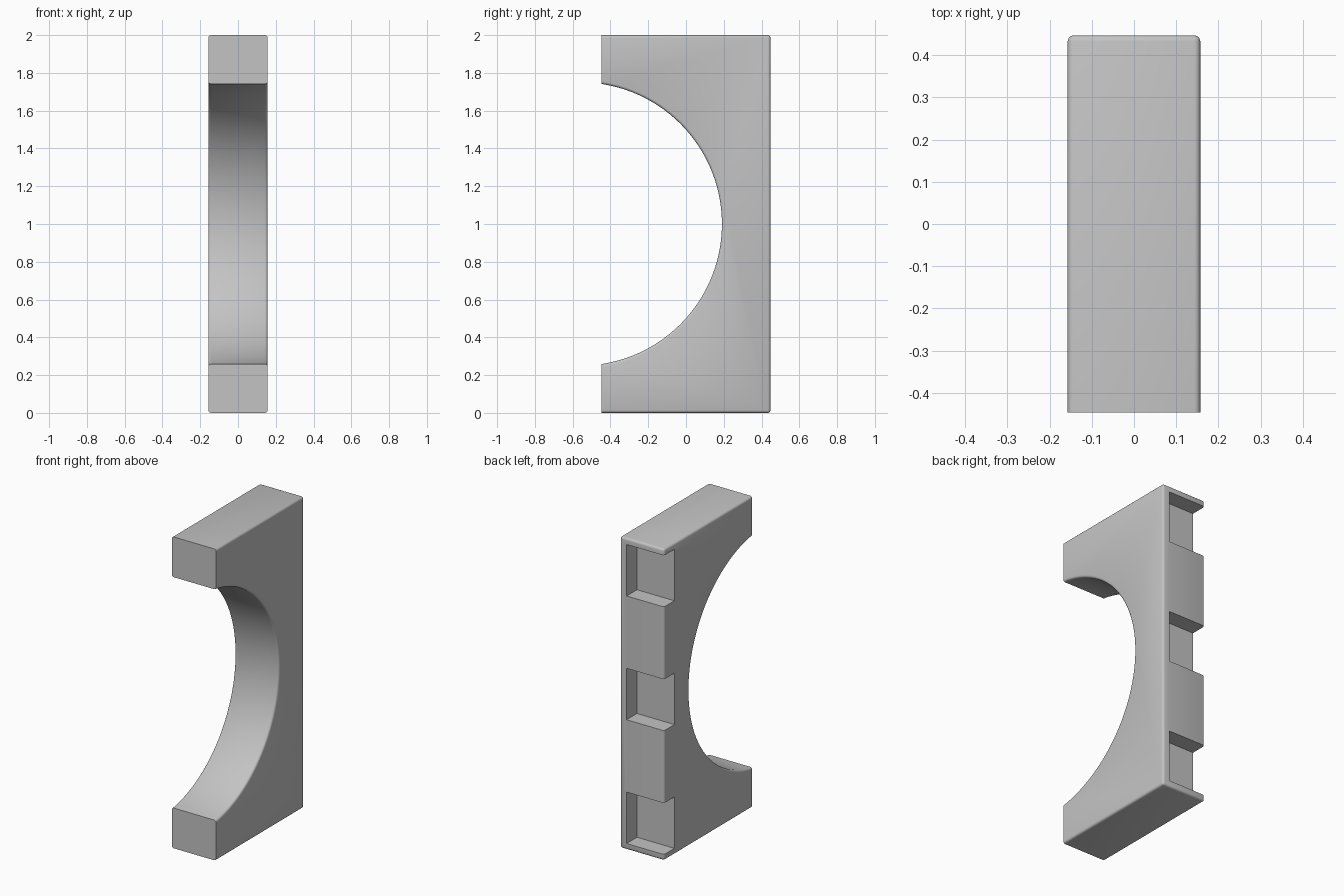
import bpy, bmesh, math

cube = bpy.data.objects.get("Cube")
if cube:
    bpy.data.objects.remove(cube, do_unlink=True)

HALF_W, HALF_D, HEIGHT = 0.157, 0.447, 2.0
ARC_R, ARC_Y = 0.75, -0.56          # round cut-out in the front
ROUND = 0.014

grey = bpy.data.materials.new("light grey")
grey.use_nodes = True
colour = (0.55, 0.55, 0.55, 1)
grey.diffuse_color = colour
grey.node_tree.nodes["Principled BSDF"].inputs["Base Color"].default_value = colour


def add_object(name, bm):
    mesh = bpy.data.meshes.new(name)
    bm.to_mesh(mesh)
    bm.free()
    mesh.materials.append(grey)
    ob = bpy.data.objects.new(name, mesh)
    bpy.context.collection.objects.link(ob)
    return ob


# Block side profile: rectangle with an arc bitten out of the front
end = math.acos((-HALF_D - ARC_Y) / ARC_R)
steps = 64
profile = [(-HALF_D, 0), (HALF_D, 0), (HALF_D, HEIGHT), (-HALF_D, HEIGHT)]
for i in range(steps + 1):
    a = end - 2 * end * i / steps
    profile.append((ARC_Y + ARC_R * math.cos(a), HEIGHT / 2 + ARC_R * math.sin(a)))

bm = bmesh.new()
face = bm.faces.new([bm.verts.new((-HALF_W, y, z)) for y, z in profile])
moved = bmesh.ops.extrude_face_region(bm, geom=[face])["geom"]
bmesh.ops.translate(bm, vec=(2 * HALF_W, 0, 0),
                    verts=[v for v in moved if isinstance(v, bmesh.types.BMVert)])
bmesh.ops.recalc_face_normals(bm, faces=bm.faces)

# Soft edges everywhere except around the flat front ends
soft = [e for e in bm.edges
        if e.calc_face_angle(0) > math.radians(30)
        and not all(v.co.y < -HALF_D + 0.001 for v in e.verts)]
bmesh.ops.bevel(bm, geom=soft, offset=ROUND, segments=3, profile=0.5,
                affect='EDGES', clamp_overlap=True)
bmesh.ops.recalc_face_normals(bm, faces=bm.faces)
block = add_object("arched_block", bm)

# Three pockets in the back, open on one side
WALL, DEPTH, TALL, SPACING, OVER = 0.048, 0.105, 0.33, 0.795, 0.1
x0, x1 = -HALF_W - OVER, HALF_W - WALL
y0, y1 = HALF_D - DEPTH, HALF_D + OVER
bm = bmesh.new()
for k in (-1, 0, 1):
    box = bmesh.ops.create_cube(bm, size=1)["verts"]
    bmesh.ops.scale(bm, vec=(x1 - x0, y1 - y0, TALL), verts=box)
    bmesh.ops.translate(bm, vec=((x0 + x1) / 2, (y0 + y1) / 2, HEIGHT / 2 + k * SPACING),
                        verts=box)
cutter = add_object("pocket_cutter", bm)
cutter.hide_render = True

cut = block.modifiers.new("pockets", 'BOOLEAN')
cut.operation = 'DIFFERENCE'
cut.solver = 'EXACT'
cut.object = cutter

# Apply the cut, drop the cutter, and shade smoothly
bpy.ops.object.select_all(action='DESELECT')
block.select_set(True)
bpy.context.view_layer.objects.active = block
bpy.ops.object.modifier_apply(modifier=cut.name)
bpy.data.objects.remove(cutter, do_unlink=True)
bpy.ops.object.shade_smooth_by_angle(angle=math.radians(35))
